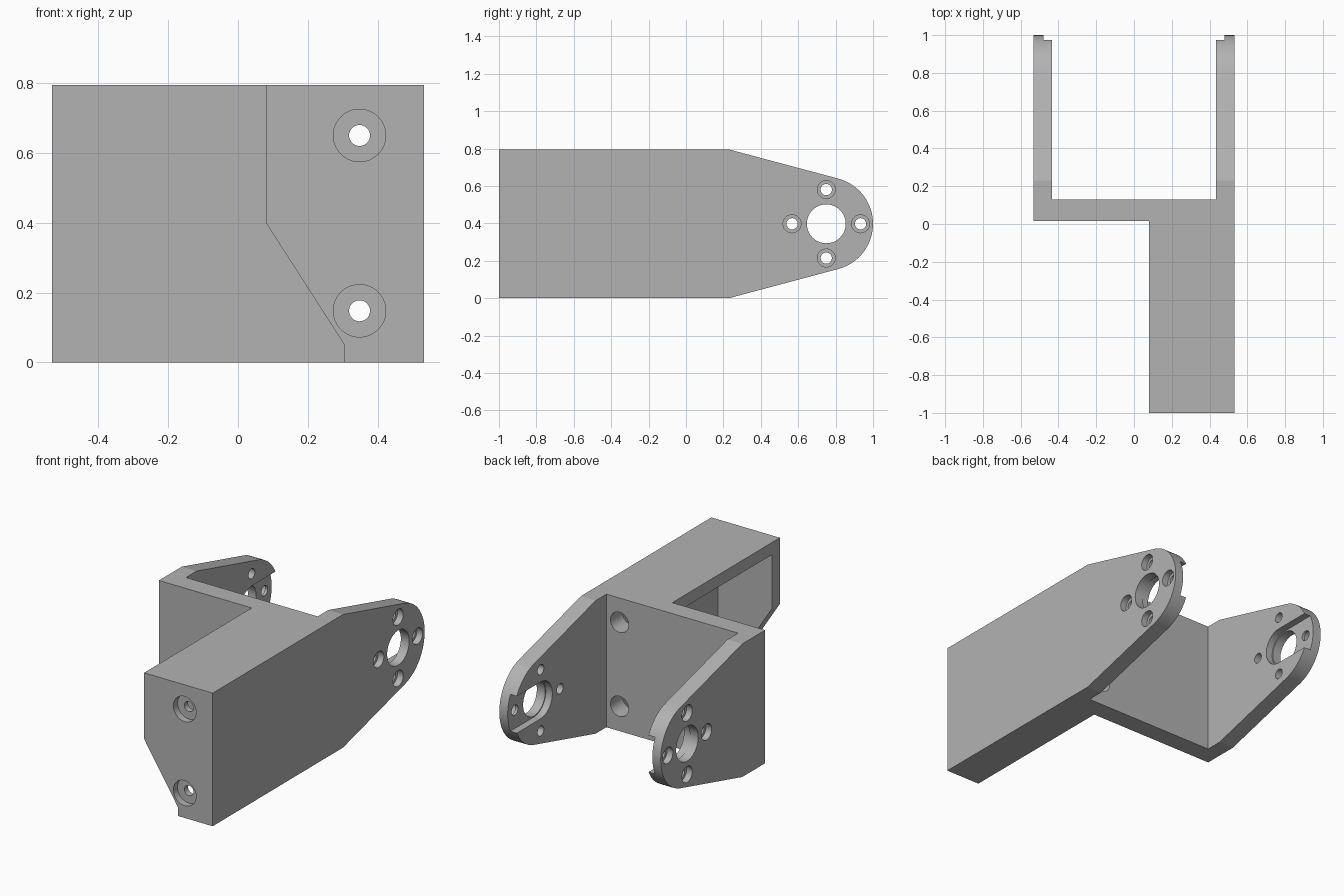
import bpy, bmesh, math

cube = bpy.data.objects.get("Cube")
if cube:
    bpy.data.objects.remove(cube, do_unlink=True)

grey = bpy.data.materials.new("plain_grey")
grey.use_nodes = True
grey.diffuse_color = (0.45, 0.45, 0.45, 1)
grey.node_tree.nodes["Principled BSDF"].inputs["Base Color"].default_value = (0.45, 0.45, 0.45, 1)

OUT, INN, H = 0.533, 0.435, 0.795      # outer and inner arm planes, height
MID = H / 2
PIVOT, TIP_R = 0.75, 0.25              # arm end centre and radius
BEAM_X, PLATE_Y = 0.08, 0.015


def prism(name, pts, axis, a, b):
    """Extrude a closed profile from a to b along x (y,z points) or y (x,z points)."""
    def place(p, d):
        return (d, p[0], p[1]) if axis == "x" else (p[0], d, p[1])
    bm = bmesh.new()
    lo = [bm.verts.new(place(p, a)) for p in pts]
    hi = [bm.verts.new(place(p, b)) for p in pts]
    bm.faces.new(lo)
    bm.faces.new(hi)
    for i in range(len(pts)):
        j = (i + 1) % len(pts)
        bm.faces.new((lo[i], lo[j], hi[j], hi[i]))
    bmesh.ops.recalc_face_normals(bm, faces=bm.faces)
    me = bpy.data.meshes.new(name)
    bm.to_mesh(me)
    bm.free()
    me.materials.append(grey)
    ob = bpy.data.objects.new(name, me)
    bpy.context.collection.objects.link(ob)
    return ob


def rect(u0, v0, u1, v1):
    return [(u0, v0), (u1, v0), (u1, v1), (u0, v1)]


def arc(u, v, r, start, end, n):
    angles = [math.radians(start + (end - start) * i / n) for i in range(n + 1)]
    return [(u + r * math.cos(t), v + r * math.sin(t)) for t in angles]


def circle(u, v, r):
    return arc(u, v, r, 0, 360, 48)[:-1]


def combine(target, tool, operation):
    """Apply a boolean and remove the tool."""
    tool.hide_render = True
    mod = target.modifiers.new("combine", "BOOLEAN")
    mod.operation, mod.solver, mod.object = operation, "EXACT", tool
    bpy.context.view_layer.update()
    deps = bpy.context.evaluated_depsgraph_get()
    mesh = bpy.data.meshes.new_from_object(target.evaluated_get(deps))
    target.modifiers.clear()
    target.data = mesh
    bpy.data.objects.remove(tool, do_unlink=True)


def arm_profile(back):
    return ([(back, 0), (0.23, 0)] + arc(PIVOT, MID, TIP_R, -75, 75, 32)
            + [(0.23, H), (back, H)])


# Arms: the +x one runs on to form the outer wall of the beam
bracket = prism("bracket", arm_profile(-1), "x", INN, OUT)
combine(bracket, prism("short_arm", arm_profile(PLATE_Y), "x", -OUT, -INN), "UNION")

# Cross plate between the arms
combine(bracket, prism("cross_plate", rect(-OUT, 0, OUT, H), "y", PLATE_Y, 0.13), "UNION")

# Beam with a clipped lower corner, hollowed from its inner side
beam = [(BEAM_X, H), (BEAM_X, 0.4), (0.305, 0.05), (0.305, 0), (OUT, 0), (OUT, H)]
shell = prism("beam", beam, "y", -1, PLATE_Y)
combine(shell, prism("pocket", rect(-0.1, 0.05, INN, H - 0.073), "y", -0.925, 0.2), "DIFFERENCE")
combine(bracket, shell, "UNION")

# Arm ends: pivot hole, open slot on the inside, four stepped screw holes
for s in (1, -1):
    cutters = [prism("pivot_hole", circle(PIVOT, MID, 0.104), "x", s * 0.3, s * 0.7)]
    slot = arc(PIVOT, MID, 0.11, 90, 270, 32) + [(1.2, MID - 0.11), (1.2, MID + 0.11)]
    cutters.append(prism("horn_slot", slot, "x", s * 0.3, s * 0.478))
    for k in range(4):
        y = PIVOT + 0.183 * math.cos(k * math.pi / 2)
        z = MID + 0.183 * math.sin(k * math.pi / 2)
        cutters.append(prism("screw_hole", circle(y, z, 0.03), "x", s * 0.3, s * 0.7))
        cutters.append(prism("screw_head", circle(y, z, 0.048), "x", s * 0.495, s * 0.7))
    for c in cutters:
        combine(bracket, c, "DIFFERENCE")

# Mounting holes in the front wall, with tool access through the cross plate
for z in (0.148, 0.65):
    for r, y0, y1 in ((0.03, -1.1, -0.8), (0.075, -1.1, -0.96), (0.06, -0.1, 0.3)):
        combine(bracket, prism("mount_hole", circle(0.348, z, r), "y", y0, y1), "DIFFERENCE")

# Smooth only the rounded surfaces
bpy.ops.object.select_all(action="DESELECT")
bracket.select_set(True)
bpy.context.view_layer.objects.active = bracket
bpy.ops.object.shade_smooth_by_angle(angle=math.radians(10))
